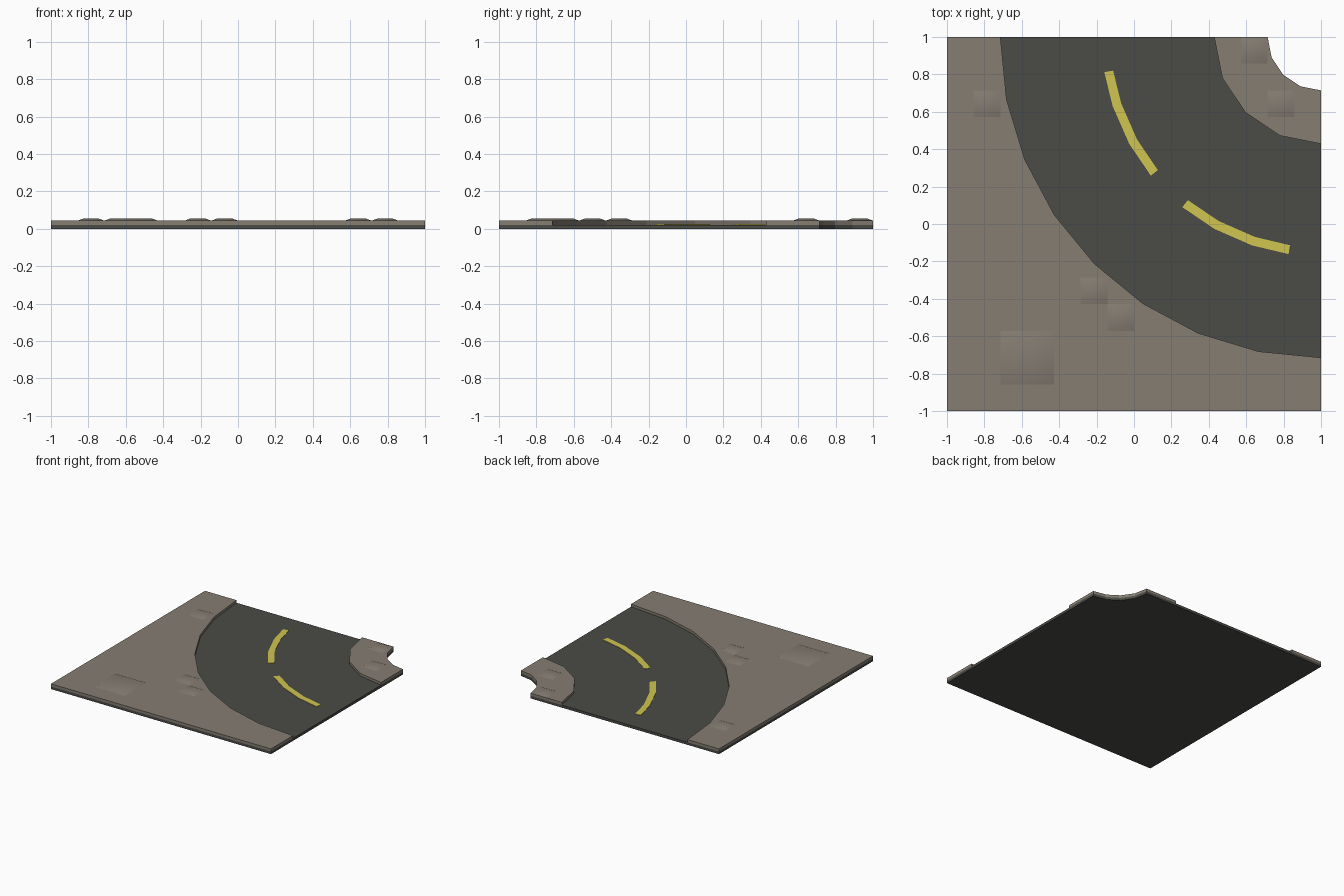
import bpy, bmesh, math

if "Cube" in bpy.data.objects:
    bpy.data.objects.remove(bpy.data.objects["Cube"])

U = 1 / 7                     # grid module of the tile
ROAD_Z, WALK_Z, BUMP_Z = 0.0214, 0.043, 0.0545


def material(name, rgb):
    m = bpy.data.materials.new(name)
    m.diffuse_color = (*rgb, 1)
    m.use_nodes = True
    m.node_tree.nodes["Principled BSDF"].inputs["Base Color"].default_value = m.diffuse_color
    return m


ASPHALT = material("dark asphalt", (0.069, 0.069, 0.061))
STONE = material("warm grey paving", (0.235, 0.205, 0.170))
YELLOW = material("yellow paint", (0.62, 0.56, 0.08))


def finish(name, bm, mat, smooth=False):
    bmesh.ops.recalc_face_normals(bm, faces=bm.faces)
    mesh = bpy.data.meshes.new(name)
    bm.to_mesh(mesh)
    bm.free()
    mesh.materials.append(mat)
    for p in mesh.polygons:
        p.use_smooth = smooth
    obj = bpy.data.objects.new(name, mesh)
    bpy.context.collection.objects.link(obj)
    return obj


def arc(radius, angles):
    """Points around the tile corner (1, 1); 0 deg points to -x, 90 to -y."""
    return [(1 - radius * math.cos(math.radians(a)),
             1 - radius * math.sin(math.radians(a))) for a in angles]


def sweep(n):
    return [90 * i / n for i in range(n + 1)]


def prism(name, outline, z0, z1, mat):
    bm = bmesh.new()
    low = [bm.verts.new((x, y, z0)) for x, y in outline]
    top = [bm.verts.new((x, y, z1)) for x, y in outline]
    n = len(outline)
    for i in range(n):
        j = (i + 1) % n
        bm.faces.new((low[i], low[j], top[j], top[i]))
    caps = [bm.faces.new(low[::-1]), bm.faces.new(top)]
    bmesh.ops.triangulate(bm, faces=caps)
    return finish(name, bm, mat)


# Road slab: whole tile less the rounded notch at the inner corner
notch = arc(2 * U, sweep(4))
prism("road_slab", [(-1, 1), (-1, -1), (1, -1)] + notch[::-1], 0, ROAD_Z, ASPHALT)

# Raised pavements on the outside and the inside of the bend
prism("outer_pavement", [(-1, 1), (-1, -1), (1, -1)] + arc(12 * U, sweep(8))[::-1],
      ROAD_Z, WALK_Z, STONE)
prism("inner_pavement", arc(4 * U, sweep(4)) + notch[::-1], ROAD_Z, WALK_Z, STONE)

# Two dashes of the centre line
for i, angles in enumerate([(9.2, 18.3, 29.1, 39.2), (50.8, 60.9, 71.7, 81.5)]):
    outline = arc(1.174, angles) + arc(1.126, angles)[::-1]
    prism(f"lane_dash_{i + 1}", outline, ROAD_Z, ROAD_Z + 0.003, YELLOW)

# Softly raised paving stones: left and front corner of the square, and its size
stones = [(-6, 4, 1), (4, 6, 1), (5, 4, 1), (-2, -3, 1), (-1, -4, 1), (-5, -6, 2)]
for i, (gx, gy, size) in enumerate(stones):
    bm = bmesh.new()
    rings = []
    for inset, z in ((0, WALK_Z), (0.03, BUMP_Z)):
        x0, y0 = gx * U + inset, gy * U + inset
        x1, y1 = (gx + size) * U - inset, (gy + size) * U - inset
        rings.append([bm.verts.new((x, y, z))
                      for x, y in ((x0, y0), (x1, y0), (x1, y1), (x0, y1))])
    for k in range(4):
        j = (k + 1) % 4
        bm.faces.new((rings[0][k], rings[0][j], rings[1][j], rings[1][k]))
    bm.faces.new(rings[1])
    bm.faces.new(rings[0][::-1])
    bmesh.ops.recalc_face_normals(bm, faces=bm.faces)
    bm.faces.ensure_lookup_table()
    bmesh.ops.delete(bm, geom=[bm.faces[-1]], context='FACES_ONLY')  # hidden base
    finish(f"raised_paving_stone_{i + 1}", bm, STONE, smooth=True)
